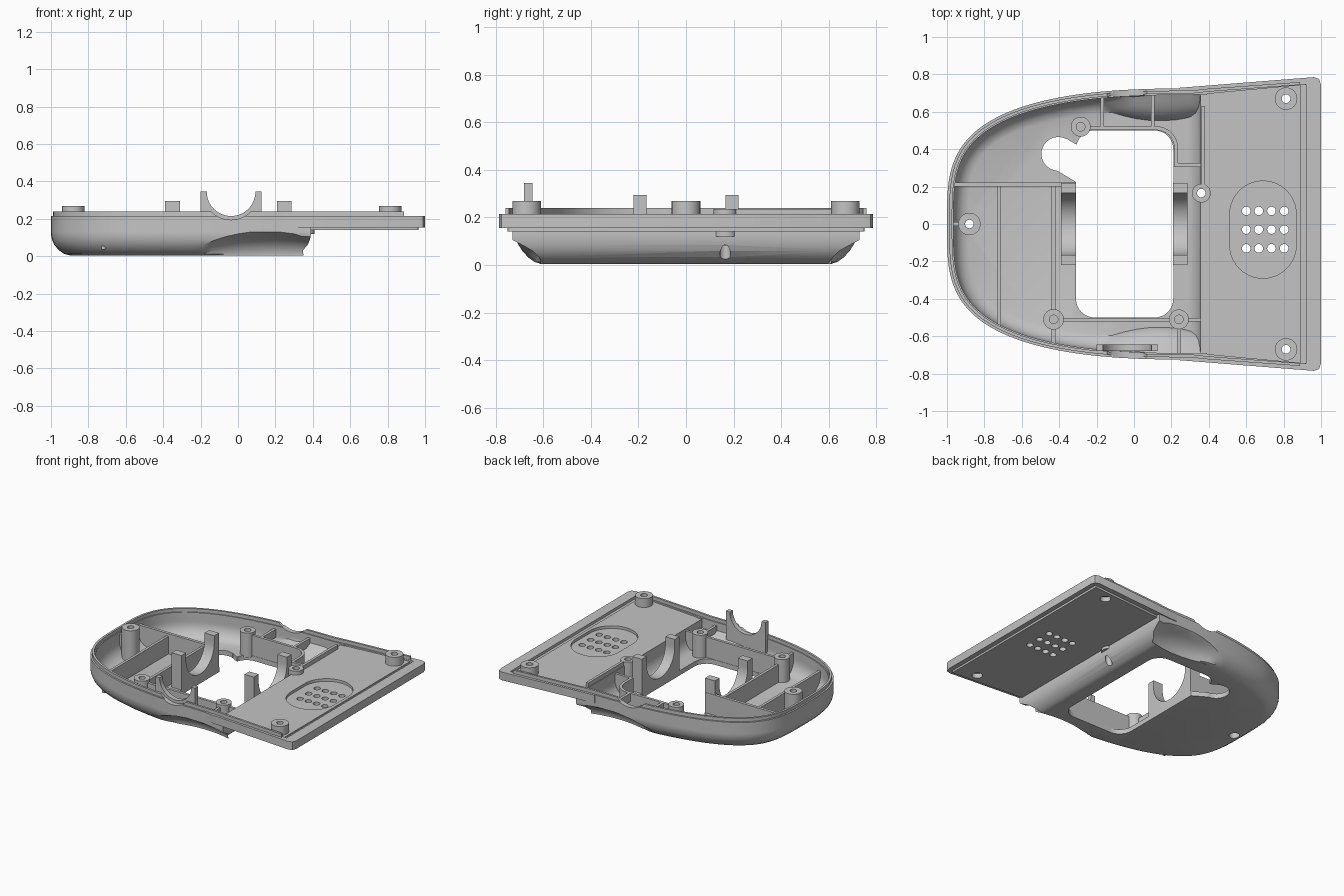
import bpy, bmesh, math
from mathutils import Vector, Matrix

cube = bpy.data.objects.get("Cube")
if cube:
    bpy.data.objects.remove(cube)

grey = bpy.data.materials.new("plain grey")
grey.use_nodes = True
grey.diffuse_color = (0.55, 0.55, 0.55, 1)
grey.node_tree.nodes["Principled BSDF"].inputs["Base Color"].default_value = (0.55, 0.55, 0.55, 1)


def make(name, bm):
    bmesh.ops.recalc_face_normals(bm, faces=bm.faces)
    bmesh.ops.triangulate(bm, faces=bm.faces)
    mesh = bpy.data.meshes.new(name)
    bm.to_mesh(mesh)
    bm.free()
    mesh.materials.append(grey)
    ob = bpy.data.objects.new(name, mesh)
    bpy.context.collection.objects.link(ob)
    return ob


def inset(pts, d):
    """Move a counter-clockwise outline inwards by d."""
    out = []
    for i, p in enumerate(pts):
        a, p, b = Vector(pts[i - 1]), Vector(p), Vector(pts[(i + 1) % len(pts)])
        e, f = (p - a).normalized(), (b - p).normalized()
        n, m = Vector((e.y, -e.x)), Vector((f.y, -f.x))
        out.append(p - (n + m) * d / (1 + n.dot(m)))
    return out


def skin(name, rings):
    """Bridge rings of points and cap both ends."""
    bm = bmesh.new()
    loops = [[bm.verts.new(p) for p in ring] for ring in rings]
    for lo, hi in zip(loops, loops[1:]):
        for i in range(len(lo)):
            j = (i + 1) % len(lo)
            bm.faces.new((lo[i], lo[j], hi[j], hi[i]))
    bm.faces.new(loops[0][::-1])
    bm.faces.new(loops[-1])
    return make(name, bm)


def prism(name, pts, z0, z1):
    return skin(name, [[(p[0], p[1], z) for p in pts] for z in (z0, z1)])


def box(name, x0, x1, y0, y1, z0, z1):
    return prism(name, [(x0, y0), (x1, y0), (x1, y1), (x0, y1)], z0, z1)


def rounded(x0, x1, y0, y1, r, n=10):
    pts = []
    for k, (cx, cy) in enumerate([(x1 - r, y1 - r), (x0 + r, y1 - r), (x0 + r, y0 + r), (x1 - r, y0 + r)]):
        for i in range(n + 1):
            a = (k + i / n) * math.pi / 2
            pts.append((cx + r * math.cos(a), cy + r * math.sin(a)))
    return pts


def rod(name, x, y, r, z0, z1, n=32):
    ring = [(x + r * math.cos(i * math.tau / n), y + r * math.sin(i * math.tau / n)) for i in range(n)]
    return prism(name, ring, z0, z1)


def cross_rod(axis, centre, r, length):
    bm = bmesh.new()
    turn = Matrix.Rotation(math.pi / 2, 4, "Y" if axis == "x" else "X")
    bmesh.ops.create_cone(bm, cap_ends=True, segments=64, radius1=r, radius2=r, depth=length,
                          matrix=Matrix.Translation(centre) @ turn)
    return make("cutter", bm)


def width(mesh):
    xs = [v.co.x for v in mesh.vertices] or [0]
    return max(xs) - min(xs)


def combine(ob, others, operation="DIFFERENCE"):
    """Apply booleans; if a solver loses part of the body, retry with the other."""
    bpy.context.view_layer.objects.active = ob
    for other in others:
        before = ob.data.copy()
        for solver in ("EXACT", "MANIFOLD"):
            mod = ob.modifiers.new("cut", "BOOLEAN")
            mod.operation, mod.solver, mod.object = operation, solver, other
            bpy.ops.object.modifier_apply(modifier=mod.name)
            if width(ob.data) > width(before) - 0.01:
                break
            ob.data = before.copy()
        bpy.data.objects.remove(other)
    return ob


# Rounded nose outline shared by bowl and lip
nose = []
for i in range(49):
    t = 1 - (i / 48) ** 3
    nose.append((0.3 - 1.3 * t, -0.725 * (1 - t ** 2.5) ** 0.29))


def body_outline(*ends):
    half = nose + list(ends)
    return half + [(x, -y) for x, y in half[:0:-1]]


bowl_outline = body_outline((0.345, -0.728), (0.39, -0.73))


def bowl_ring(z, d, extra):
    """Outline at one height, pressed in by the finger scoops on both sides."""
    ring = []
    for x, y in inset(bowl_outline, d):
        k = 1 - ((x - 0.14) / (0.4 + extra)) ** 2 - (z / (0.13 + extra)) ** 2
        if k > 0:
            y = math.copysign(min(abs(y), 0.78 - (0.2 + extra) * math.sqrt(k)), y)
        ring.append((x, y, z))
    return ring


# Thick-walled bowl: outside going up, inside going down
outside = [(0.005, 0.1), (0.013, 0.07), (0.033, 0.042), (0.06, 0.018), (0.085, 0.007), (0.105, 0.002),
           (0.12, 0), (0.13, 0), (0.15, 0), (0.215, 0)]
inside = [(0.215, 0.035), (0.165, 0.035), (0.155, 0.035), (0.14, 0.035), (0.12, 0.037), (0.095, 0.045),
          (0.07, 0.06), (0.05, 0.085), (0.04, 0.115)]
bowl = skin("bowl", [bowl_ring(z, d, 0) for z, d in outside] + [bowl_ring(z, d, 0.035) for z, d in inside])

# Floor opening, keyhole slot and lowered end wall
keyhole = [(-0.47, 0.32), (-0.31, 0.225), (-0.2, 0.3), (-0.25, 0.49), (-0.3, 0.42), (-0.36, 0.455)]
combine(bowl, [prism("cutter", rounded(-0.31, 0.21, -0.5, 0.5, 0.1), -0.1, 0.13),
               prism("cutter", keyhole, -0.1, 0.1),
               rod("cutter", -0.405, 0.375, 0.09, -0.1, 0.1),
               box("cutter", 0.33, 0.5, -0.69, 0.69, 0.205, 0.4)])

# Flat plate with a recessed top
plate_outline = [(0.24, -0.728), (0.96, -0.785), (0.99, -0.775), (1, -0.745)]
plate_outline += [(x, -y) for x, y in plate_outline[::-1]]
plate = prism("plate", plate_outline, 0.155, 0.215)
combine(plate, [prism("slab", inset(plate_outline, 0.035), 0.14, 0.18)], "UNION")
pocket = [(0.33, -0.69), (0.92, -0.745), (0.92, 0.745), (0.33, 0.69)]
combine(plate, [prism("cutter", inset(bowl_outline, 0.035), 0.1, 0.35),
                prism("cutter", pocket, 0.205, 0.3),
                box("cutter", 0.89, 0.92, -0.742, 0.742, 0.195, 0.3)])

# Locating lip around the rim
lip = prism("rim_lip", inset(body_outline((0.39, -0.735), (0.90, -0.772)), 0.012), 0.2, 0.24)
combine(lip, [prism("cutter", inset(body_outline((0.39, -0.735), (1.1, -0.788)), 0.028), 0.1, 0.4)])

# Round notches in both side walls
for part in (bowl, lip):
    combine(part, [cross_rod("y", (-0.037, 0, 0.345), 0.15, 2)])

# Speaker recess with a grid of holes
combine(plate, [prism("cutter", rounded(0.512, 0.867, -0.29, 0.23, 0.177), 0.185, 0.3)])
for x in (0.6, 0.667, 0.735, 0.803):
    combine(plate, [rod("cutter", x, y, 0.023, 0.1, 0.3, 20) for y in (0.07, -0.03, -0.13)])

# Screw bosses: x, y, radius, base, top; the first group has through holes
through = [(0.813, 0.67, 0.06, 0.16, 0.27), (0.813, -0.67, 0.06, 0.16, 0.27),
           (-0.88, 0, 0.06, 0.03, 0.27), (0.36, 0.165, 0.05, 0.12, 0.235)]
blind = [(-0.43, -0.51, 0.055, 0.03, 0.21), (0.24, -0.51, 0.053, 0.03, 0.21), (-0.285, 0.52, 0.053, 0.03, 0.21)]
parts = [bowl, plate, lip]
for x, y, r, z0, z1 in through:
    boss = rod("screw_boss", x, y, r, z0, z1)
    bodies = [boss] + [b for b, near in ((bowl, x < 0.5), (plate, x > 0.3)) if near]
    for body in bodies:
        combine(body, [rod("cutter", x, y, 0.023, -0.1, 0.4)])
        if x != 0.36:
            combine(body, [rod("cutter", x, y, 0.036, -0.1, z0 + 0.015)])
    parts.append(boss)
for x, y, r, z0, z1 in blind:
    parts.append(combine(rod("screw_boss", x, y, r, z0, z1), [rod("cutter", x, y, 0.023, 0.1, 0.4)]))

# Stiffening ribs
ribs = [(-0.73, -0.71, -0.55, 0.21, 0.035, 0.17), (-0.96, -0.31, 0.2, 0.222, 0.04, 0.19),
        (-0.97, -0.93, -0.01, 0.01, 0.06, 0.2),
        (-0.44, -0.42, -0.46, 0.2, 0.03, 0.17), (-0.44, -0.42, -0.635, -0.56, 0.05, 0.19),
        (-0.38, 0.19, -0.522, -0.502, 0.03, 0.19), (0.29, 0.36, -0.522, -0.502, 0.06, 0.19),
        (0.23, 0.25, -0.69, -0.56, 0.14, 0.19),
        (-0.24, 0.12, 0.502, 0.522, 0.03, 0.19),
        (0.215, 0.235, 0.32, 0.41, 0.03, 0.19), (0.215, 0.36, 0.305, 0.325, 0.06, 0.19),
        (-0.18, -0.16, 0.51, 0.69, 0.13, 0.19), (0.09, 0.11, 0.51, 0.69, 0.13, 0.19),
        (0.36, 0.38, 0.2, 0.63, 0.15, 0.235)]
parts += [box("rib", *rib) for rib in ribs]

# Curved wall at the corner of the opening
arc = [(0.12 + r * math.cos(i * math.pi / 16), 0.407 + r * math.sin(i * math.pi / 16))
       for r, steps in ((0.115, range(9)), (0.095, range(8, -1, -1))) for i in steps]
parts.append(prism("corner_wall", arc, 0.03, 0.19))

# Pair of cradles across the opening
for x0, x1 in ((-0.39, -0.31), (0.208, 0.285)):
    cradle = box("cradle", x0, x1, -0.22, 0.22, 0.015, 0.295)
    combine(cradle, [cross_rod("x", (0, 0, 0.24), 0.165, 2), box("cutter", -1, 1, -0.165, 0.165, 0.24, 0.5)])
    parts.append(cradle)

# Tall cradle at the front wall
saddle = box("front_cradle", -0.2, 0.125, -0.68, -0.645, 0.12, 0.345)
parts.append(combine(saddle, [cross_rod("y", (-0.037, 0, 0.345), 0.13, 2)]))

# Smooth curved surfaces, keep edges sharp
bpy.ops.object.select_all(action="DESELECT")
for part in parts:
    part.select_set(True)
bpy.context.view_layer.objects.active = bowl
bpy.ops.object.shade_smooth_by_angle(angle=math.radians(30))
